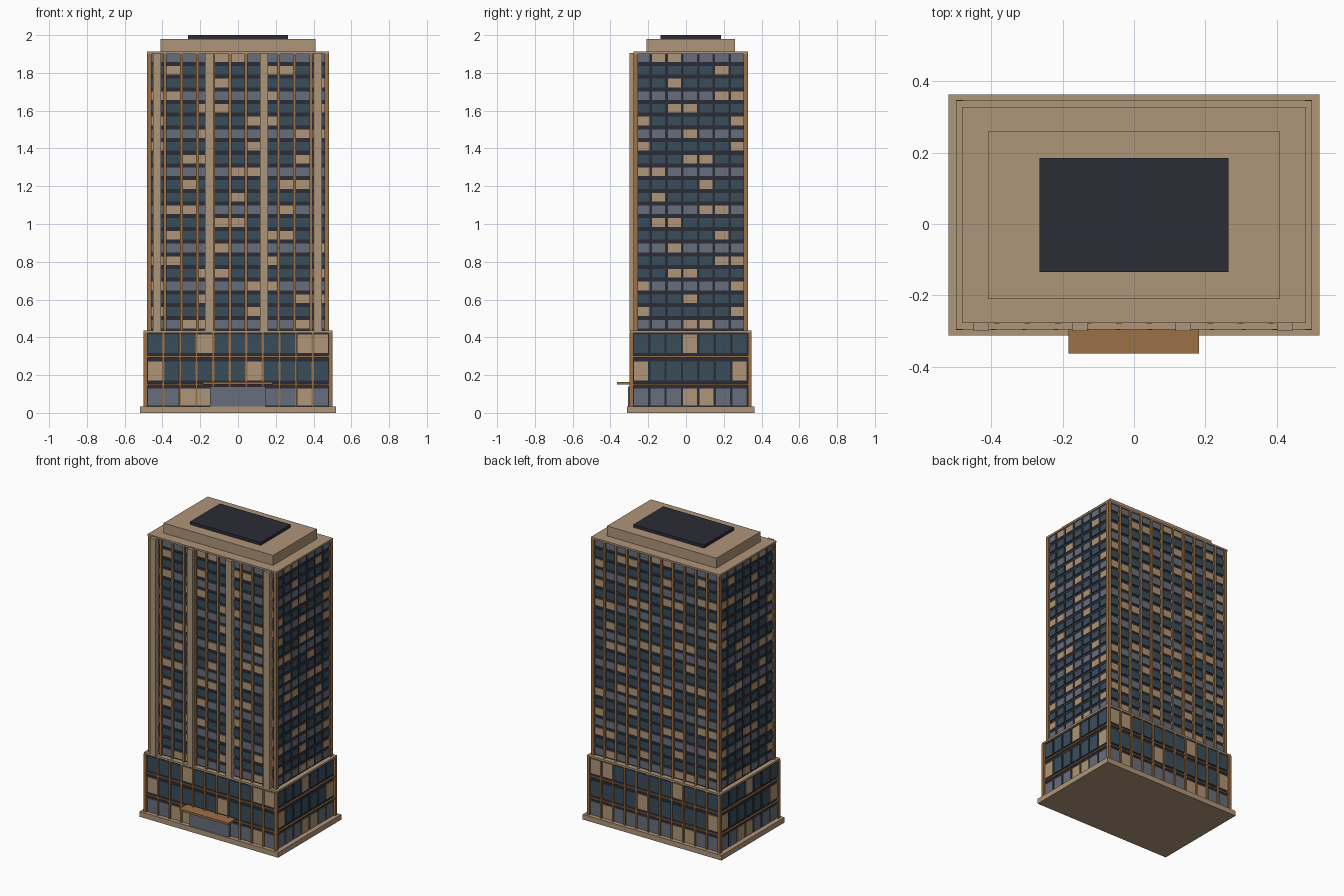
import bpy
import bmesh
from mathutils import Vector

if "Cube" in bpy.data.objects:
    bpy.data.objects.remove(bpy.data.objects["Cube"], do_unlink=True)

CY = 0.025                      # depth centre of the building


def material(name, r, g, b):
    m = bpy.data.materials.new(name)
    m.use_nodes = True
    m.diffuse_color = (r, g, b, 1)
    bsdf = next(n for n in m.node_tree.nodes if n.type == 'BSDF_PRINCIPLED')
    bsdf.inputs["Base Color"].default_value = (r, g, b, 1)
    bsdf.inputs["Roughness"].default_value = 0.8
    return m


STONE = material("warm stone", 0.43, 0.30, 0.19)
BRONZE = material("bronze trim", 0.33, 0.165, 0.062)
DARK = material("dark spandrel", 0.025, 0.025, 0.037)
TEAL = material("teal glass", 0.042, 0.075, 0.105)
GREY = material("grey glass", 0.135, 0.158, 0.2)


class Part:
    """Collects boxes, each with its own material slot, into one object."""

    def __init__(self, name, *mats):
        self.name, self.mats, self.bm = name, mats, bmesh.new()

    def box(self, x, y, z, slot=0):
        centre = Vector((sum(x) / 2, sum(y) / 2, sum(z) / 2))
        size = Vector((x[1] - x[0], y[1] - y[0], z[1] - z[0]))
        made = bmesh.ops.create_cube(self.bm, size=1)["verts"]
        for v in made:
            v.co = v.co * size + centre
        for f in {f for v in made for f in v.link_faces}:
            f.material_index = slot
        return self

    def slab(self, hx, hy, z):
        return self.box((-hx, hx), (CY - hy, CY + hy), z)

    def done(self):
        me = bpy.data.meshes.new(self.name)
        self.bm.to_mesh(me)
        self.bm.free()
        for m in self.mats:
            me.materials.append(m)
        ob = bpy.data.objects.new(self.name, me)
        bpy.context.collection.objects.link(ob)


def wall_box(part, axis, side, hx, hy, along, z, depth, slot=0):
    """Box standing out from one wall of a core with half sizes hx, hy."""
    if axis == 'x':             # front and back walls run along x
        a = CY + side * hy
        part.box(along, sorted((a - side * 0.002, a + side * depth)), z, slot)
    else:                       # side walls run along y
        a = side * hx
        part.box(sorted((a - side * 0.002, a + side * depth)), along, z, slot)


def glaze(part, hx, hy, rows, pitch_x, pitch_y, width):
    """Window grid on all four walls, with a repeating pattern of lit rooms."""
    for r, z in enumerate(rows):
        for axis, count, pitch in (('x', 11, pitch_x), ('y', 7, pitch_y)):
            for side in (-1, 1):
                for c in range(count):
                    step = (c - (count - 1) / 2) * pitch
                    mid = step if axis == 'x' else CY - 0.003 - step
                    lit = (c + 3 * r) % 13 in (2, 3, 9)
                    slot = 2 if lit else (1 if r % 3 == 0 else 0)
                    along = (mid - width / 2, mid + width / 2)
                    wall_box(part, axis, side, hx, hy, along, z, 0.006, slot)


def fins(part, hx, hy, pitch, width, depth, z):
    for side in (-1, 1):
        for i in range(1, 11):
            mid = (i - 5.5) * pitch
            wall_box(part, 'x', side, hx, hy, (mid - width / 2, mid + width / 2), z, depth)


def corners(part, hx, hy, out, width, z):
    for sx in (-1, 1):
        for sy in (-1, 1):
            x = sorted((sx * (hx + out), sx * (hx + out - width)))
            y = sorted((CY + sy * (hy + out), CY + sy * (hy + out - width)))
            part.box(x, y, z)


# Plinth
Part("plinth", STONE).slab(0.52, 0.338, (0, 0.035)).done()

# Podium
PX, PY = 0.486, 0.309
Part("podium_core", DARK).slab(PX, PY, (0.03, 0.43)).done()
panes = Part("podium_windows", TEAL, GREY, STONE)
glaze(panes, PX, PY, [(0.038, 0.13), (0.172, 0.273), (0.318, 0.416)], 0.0878, 0.0868, 0.075)
panes.done()
trim = Part("podium_mullions", BRONZE)
fins(trim, PX, PY, 0.0878, 0.012, 0.013, (0.035, 0.426))
corners(trim, PX, PY, 0.014, 0.02, (0.035, 0.426))
trim.done()
bands = Part("podium_bands", BRONZE)
for z in (0.147, 0.294):
    bands.slab(PX + 0.01, PY + 0.01, (z, z + 0.009))
bands.done()
Part("podium_cornice", STONE).slab(0.499, 0.321, (0.424, 0.437)).done()

# Entrance and canopy
Part("entrance", GREY).box((-0.148, 0.146), (-0.306, -0.27), (0.035, 0.14)).done()
Part("entrance_canopy", BRONZE).box((-0.184, 0.183), (-0.364, -0.28), (0.149, 0.163)).done()

# Tower
TX, TY = 0.468, 0.288
BASE, FLOOR = 0.43, 0.0672
Part("tower_core", DARK).slab(TX, TY, (BASE, 1.905)).done()
panes = Part("tower_windows", TEAL, GREY, STONE)
floors = [(BASE + i * FLOOR + 0.017, BASE + i * FLOOR + 0.063) for i in range(22)]
glaze(panes, TX, TY, floors, 0.0857, 0.0836, 0.07)
panes.done()
trim = Part("tower_mullions", BRONZE)
fins(trim, TX, TY, 0.0857, 0.015, 0.016, (BASE, 1.903))
corners(trim, TX, TY, 0.014, 0.023, (BASE, 1.903))
trim.done()

# Stone piers on the front
piers = Part("front_piers", STONE)
for x in (-0.429, -0.152, 0.138, 0.423):
    piers.box((x - 0.022, x + 0.022), (-0.3, -0.255), (BASE, 1.905))
piers.done()

# Roof
Part("roof_cap", STONE).slab(0.483, 0.303, (1.9, 1.912)).done()
Part("penthouse", STONE).slab(0.41, 0.235, (1.91, 1.98)).done()
Part("roof_panel", DARK).slab(0.265, 0.16, (1.975, 2.0)).done()
